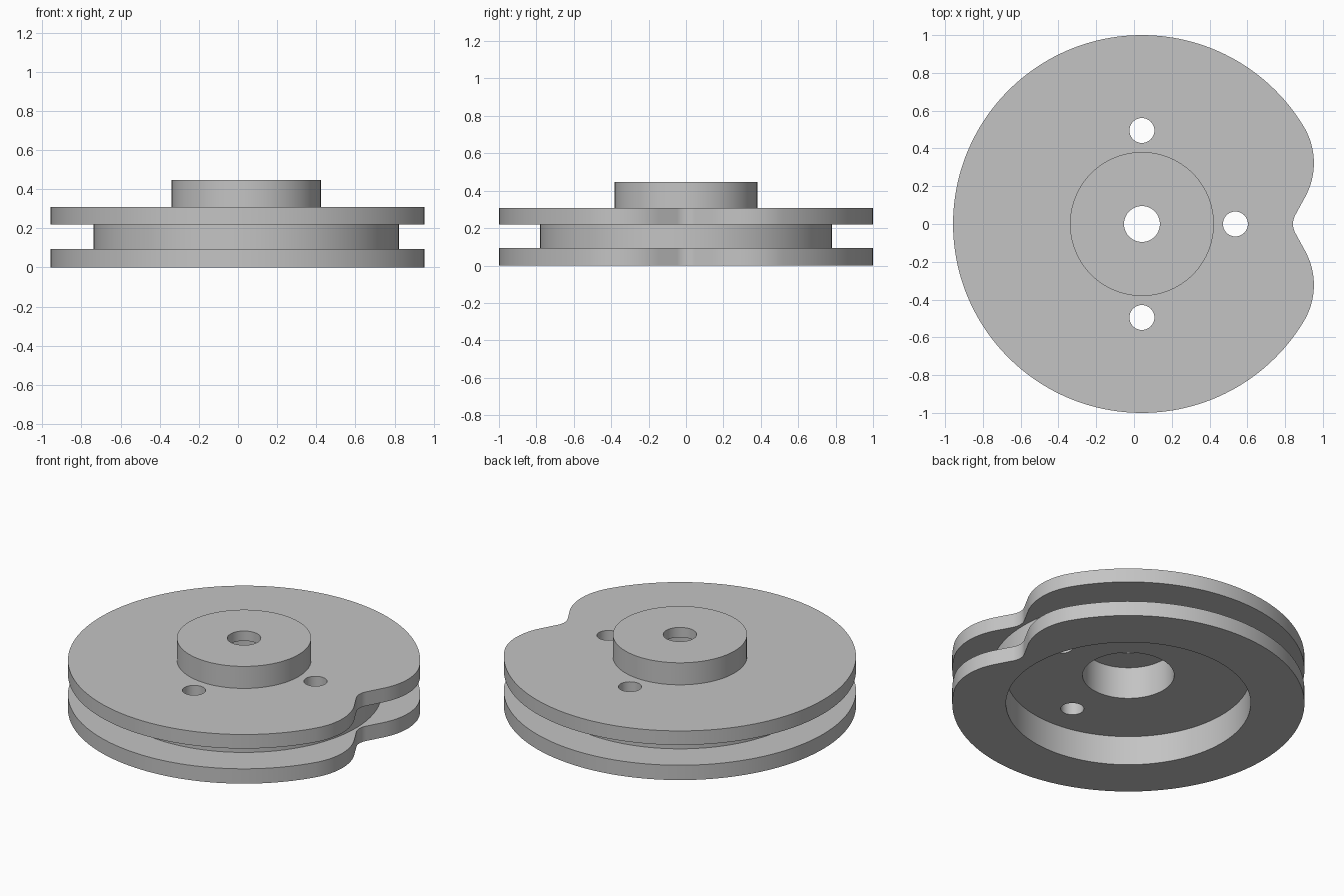
import bpy, bmesh
from math import sin, cos, pi, radians, atan2, acos, hypot

cube = bpy.data.objects.get("Cube")
if cube:
    bpy.data.objects.remove(cube, do_unlink=True)

AXIS = 0.042          # x of the wheel axis

# Flat grey material
grey = bpy.data.materials.new("plain grey")
grey.use_nodes = True
colour = (0.55, 0.55, 0.55, 1)
grey.diffuse_color = colour
grey.node_tree.nodes["Principled BSDF"].inputs["Base Color"].default_value = colour


def arc(cx, cy, r, start, end, steps):
    angles = [start + (end - start) * i / steps for i in range(steps + 1)]
    return [(cx + r * cos(a), cy + r * sin(a)) for a in angles]


def circle(r, steps=96, x=AXIS, y=0):
    return arc(x, y, r, 0, 2 * pi, steps)[:-1]


def cam_outline():
    """Unit circle with a smooth notch on +x, mirrored across y = 0."""
    lobe_r, dip_r, blend = 0.373, 0.1, radians(31)
    lx, ly = AXIS + (1 - lobe_r) * cos(blend), (1 - lobe_r) * sin(blend)
    dx = 0.842 + dip_r
    # Common tangent between the lobe and the dip
    tangent = atan2(-ly, dx - lx) + acos((lobe_r + dip_r) / hypot(dx - lx, ly))
    half = arc(dx, 0, dip_r, pi, pi + tangent, 10)
    half += arc(lx, ly, lobe_r, tangent, blend, 20)
    half += arc(AXIS, 0, 1, blend, pi, 72)[1:]
    return half + [(x, -y) for x, y in half[-2:0:-1]]


outer, core, hub = cam_outline(), circle(0.78), circle(0.381)
recess, bore, shaft = circle(0.695), circle(0.26), circle(0.095, 48)
pins = [circle(0.066, 40, AXIS + x, y) for x, y in ((0.495, 0), (0, 0.495), (0, -0.495))]

# Heights of the steps
FLANGE_LOW, FLANGE_HIGH, DISC_TOP, HUB_TOP = 0.093, 0.22, 0.308, 0.446
WEB, BORE_TOP = 0.184, 0.384

bm = bmesh.new()


def loop(points, z):
    verts = [bm.verts.new((x, y, z)) for x, y in points]
    edges = [bm.edges.new((v, verts[i - 1])) for i, v in enumerate(verts)]
    return verts, edges


def wall(points, low, high):
    a, b = loop(points, low)[0], loop(points, high)[0]
    for i in range(len(a)):
        bm.faces.new((a[i - 1], a[i], b[i], b[i - 1]))


def sheet(z, *outlines):
    edges = [e for points in outlines for e in loop(points, z)[1]]
    bmesh.ops.triangle_fill(bm, use_beauty=True, use_dissolve=False, edges=edges)


# Two notched flanges, groove core and hub
wall(outer, 0, FLANGE_LOW)
wall(outer, FLANGE_HIGH, DISC_TOP)
wall(core, FLANGE_LOW, FLANGE_HIGH)
wall(hub, DISC_TOP, HUB_TOP)

# Underside recess, stepped bore and pin holes
wall(recess, 0, WEB)
wall(bore, WEB, BORE_TOP)
wall(shaft, BORE_TOP, HUB_TOP)
for pin in pins:
    wall(pin, WEB, DISC_TOP)

# Flat faces joining the walls
sheet(0, outer, recess)
sheet(FLANGE_LOW, outer, core)
sheet(FLANGE_HIGH, outer, core)
sheet(DISC_TOP, outer, hub, *pins)
sheet(HUB_TOP, hub, shaft)
sheet(BORE_TOP, bore, shaft)
sheet(WEB, recess, bore, *pins)

bmesh.ops.remove_doubles(bm, verts=bm.verts, dist=0.0001)
bmesh.ops.recalc_face_normals(bm, faces=bm.faces)

mesh = bpy.data.meshes.new("grooved_cam_wheel")
bm.to_mesh(mesh)
bm.free()
mesh.materials.append(grey)
wheel = bpy.data.objects.new("grooved_cam_wheel", mesh)
bpy.context.collection.objects.link(wheel)

bpy.ops.object.select_all(action="DESELECT")
wheel.select_set(True)
bpy.context.view_layer.objects.active = wheel
bpy.ops.object.shade_smooth_by_angle(angle=radians(30))
